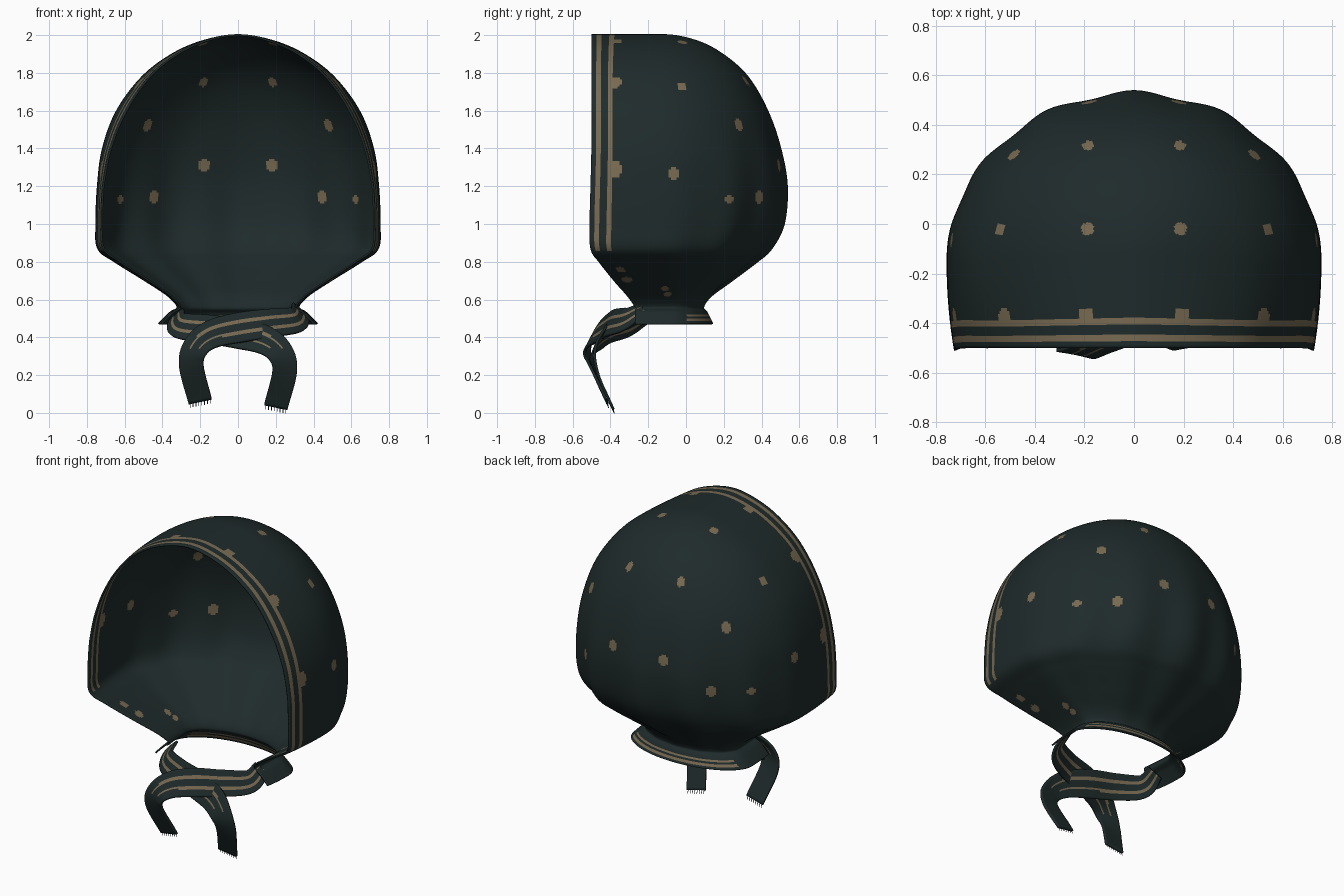
import bpy, bmesh, math
from mathutils import Vector

if "Cube" in bpy.data.objects:
    bpy.data.objects.remove(bpy.data.objects["Cube"])


def material(name, rgb):
    m = bpy.data.materials.new(name)
    m.diffuse_color = (*rgb, 1)
    m.use_nodes = True
    m.node_tree.nodes["Principled BSDF"].inputs["Base Color"].default_value = m.diffuse_color
    return m


DARK = material("dark green cloth", (0.0135, 0.0235, 0.0235))
TAN = material("tan print", (0.19, 0.145, 0.085))


def spline(pts, per):
    """Catmull-Rom through pts[1:-1], the end points being ghosts."""
    out = []
    for i in range(1, len(pts) - 2):
        a, b, c, d = pts[i - 1:i + 3]
        for k in range(per):
            t = k / per
            out.append([0.5 * (2 * q + (r - p) * t + (2 * p - 5 * q + 4 * r - s) * t * t
                               + (3 * q - p - 3 * r + s) * t ** 3)
                        for p, q, r, s in zip(a, b, c, d)])
    out.append(list(pts[-2]))
    return out


def cloth(name, rows, is_tan, thickness=0.01):
    """Skin a grid of points; is_tan(row, column, centre) picks the printed faces."""
    bm = bmesh.new()
    grid = [[bm.verts.new(p) for p in row] for row in rows]
    for i in range(len(grid) - 1):
        for j in range(len(grid[0]) - 1):
            f = bm.faces.new((grid[i][j], grid[i + 1][j], grid[i + 1][j + 1], grid[i][j + 1]))
            f.material_index = int(is_tan(i, j, f.calc_center_median()))
    bmesh.ops.remove_doubles(bm, verts=bm.verts, dist=1e-5)
    bmesh.ops.recalc_face_normals(bm, faces=bm.faces)
    me = bpy.data.meshes.new(name)
    bm.to_mesh(me)
    bm.free()
    me.materials.append(DARK)
    me.materials.append(TAN)
    ob = bpy.data.objects.new(name, me)
    bpy.context.collection.objects.link(ob)
    mod = ob.modifiers.new("thickness", 'SOLIDIFY')
    mod.thickness, mod.offset = thickness, 0
    bpy.ops.object.select_all(action='DESELECT')
    ob.select_set(True)
    bpy.context.view_layer.objects.active = ob
    bpy.ops.object.shade_smooth_by_angle(angle=math.radians(50))
    return ob


# Hood: U-shaped sections (height, half width, back y, arc centre y, front y)
profile = [
    (1.97, -.18, -.31, -.13, -.5),
    (2.0, 0, -.12, -.12, -.5), (1.97, .18, .05, -.13, -.5), (1.9, .345, .19, -.14, -.5),
    (1.78, .505, .325, -.15, -.5), (1.6, .64, .43, -.15, -.5), (1.4, .715, .495, -.15, -.5),
    (1.2, .742, .525, -.15, -.505), (1.0, .75, .505, -.15, -.51), (.87, .74, .44, -.16, -.505),
    (.8, .65, .365, -.14, -.46), (.7, .49, .235, -.12, -.38), (.62, .37, .13, -.1, -.31),
    (.56, .32, .09, -.08, -.27), (.53, .36, .11, -.08, -.27), (.47, .42, .14, -.08, -.27),
    (.42, .46, .16, -.08, -.27)]
SIDE, ARC = 28, 150


def hood_section(z, w, yb, yc, yf):
    side = []
    narrow = 0.04 + 0.04 * max(0, min(1, (z - 1.2) / .4))
    for k in range(SIDE):                       # straight flank, front to back
        t = k / SIDE
        side.append((w * (1 - narrow * (1 - t) ** 2), yf + (yc - yf) * t, z))
    # drapery folds fade in towards the gathered neck
    fold = 0.02 * max(0, min(1, (1.6 - z) / 0.6)) * max(0, min(1, (z - .5) / .15))
    arc = []
    for k in range(ARC + 1):
        a = math.pi * (0.5 - k / ARC)
        s = 1 + fold * math.cos(13 * a) * max(0, math.cos(a))
        arc.append((w * math.sin(a) * s, yc + (yb - yc) * math.cos(a) * s, z))
    return side + arc + [(-x, y, h) for x, y, h in reversed(side)]


hood_rows = [hood_section(*r) for r in spline(profile, 18)]

# Printed dots (x, y, z, radius), mirrored and snapped to the cloth
dots = [(.19, .32, 1.76, .026), (.19, -.02, 1.96, .026), (.56, -.02, 1.74, .026),
        (.5, .3, 1.53, .026), (.19, -.37, 1.97, .032), (.52, -.37, 1.74, .035),
        (.7, -.38, 1.29, .038), (.74, -.06, 1.27, .03), (.18, .49, 1.31, .03),
        (.45, .39, 1.14, .028), (.63, .23, 1.13, .024), (.42, -.11, .68, .022),
        (.38, -.1, .645, .02), (.58, -.35, .755, .026), (.5, -.31, .7, .026)]
points = [Vector(p) for row in hood_rows for p in row]
snapped = []
for x, y, z, r in dots:
    for sx in (x, -x):
        c = Vector((sx, y, z))
        snapped.append((min(points, key=lambda p: (p - c).length_squared), r))


def hood_print(i, j, c):
    edge = min(j, 2 * SIDE + ARC - 1 - j)
    if c.z < 0.53:                              # stripes round the back of the neck band
        return c.y > 0 and (.485 < c.z < .496 or .508 < c.z < .519)
    if edge in (2, 3, 7, 8) and c.z > .86:      # stripes along the face opening
        return True
    return any(((c.x - p.x) ** 2 + (c.y - p.y) ** 2 + ((c.z - p.z) * .8) ** 2) < r * r
               for p, r in snapped)


cloth("hood", hood_rows, hood_print)

# Ties: strips (x, y, z, width) from the neck band, crossing, then hanging
tie_path = [
    (.31, -.12, .55, .1), (.325, -.21, .53, .10), (.31, -.31, .475, .14), (.17, -.385, .455, .16),
    (0, -.425, .43, .17), (-.14, -.47, .395, .16), (-.222, -.505, .33, .14),
    (-.247, -.49, .23, .13), (-.2, -.405, .04, .125), (-.17, -.35, -.1, .12)]


def tie(name, side, dy, dz):
    path = spline([(side * x, y + dy, z + dz, w) for x, y, z, w in tie_path], 12)
    rows = []
    for i, (x, y, z, w) in enumerate(path):
        a, b = path[max(i - 1, 0)], path[min(i + 1, len(path) - 1)]
        tangent = Vector(b[:3]) - Vector(a[:3])
        high = max(0, min(1, (z - .28) / .15))  # the crossing leans back, the tails face front
        across = tangent.cross(Vector((x * (.2 + .6 * high), y, .2 * high))).normalized()
        rows.append([Vector((x, y, z)) + across * w * (k / 16 - .5) for k in range(17)])
    cloth(name, rows, lambda i, j, c: j in (5, 10) and c.z > .34 or j in (4, 11) and c.z > .4, 0.014)
    # fringe threads at the end of the tail
    bm = bmesh.new()
    for k in range(1, 16, 2):
        top = rows[-1][k]
        end = top + Vector((0, .005, -.022))
        for q in (Vector((.002, 0, 0)), Vector((0, .002, 0))):
            bm.faces.new([bm.verts.new(v) for v in (top - q, top + q, end + q, end - q)])
    me = bpy.data.meshes.new(name + "_fringe")
    bm.to_mesh(me)
    bm.free()
    me.materials.append(DARK)
    bpy.context.collection.objects.link(bpy.data.objects.new(name + "_fringe", me))


tie("front_tie", 1, -.015, .02)
tie("rear_tie", -1, .015, -.01)
